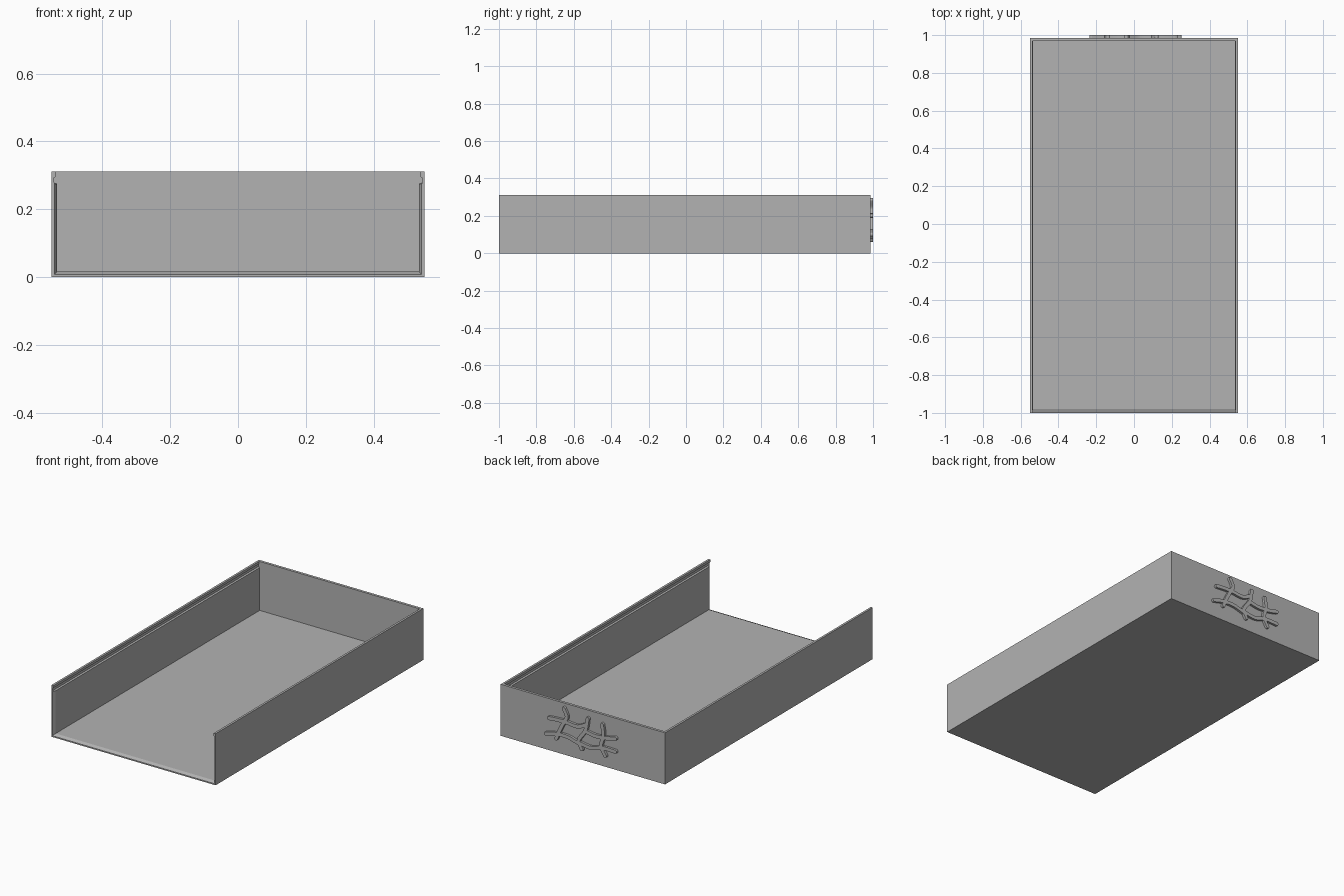
import bpy, bmesh
from math import pi
from mathutils import Vector, Matrix

if "Cube" in bpy.data.objects:
    bpy.data.objects.remove(bpy.data.objects["Cube"])

W, H, BACK = 0.55, 0.312, 0.986      # half width, height, rear face
WALL = 0.016

grey = bpy.data.materials.new("plain_grey")
grey.use_nodes = True
colour = (0.45, 0.45, 0.45, 1)
grey.diffuse_color = colour
grey.node_tree.nodes["Principled BSDF"].inputs["Base Color"].default_value = colour


def add_object(name, bm):
    bmesh.ops.recalc_face_normals(bm, faces=bm.faces)
    mesh = bpy.data.meshes.new(name)
    bm.to_mesh(mesh)
    bm.free()
    mesh.materials.append(grey)
    obj = bpy.data.objects.new(name, mesh)
    bpy.context.collection.objects.link(obj)
    return obj


# Tray block
bm = bmesh.new()
bmesh.ops.create_cube(bm, size=1)
bmesh.ops.scale(bm, vec=(2 * W, BACK + 1, H), verts=bm.verts)
bmesh.ops.translate(bm, vec=(0, (BACK - 1) / 2, H / 2), verts=bm.verts)
tray = add_object("tray", bm)


# Cavity: section with lid grooves, flared at the open front
def section(flare):
    inner = W - WALL
    half = [(inner + flare, WALL - flare), (inner + flare, 0.275),
            (W - 0.007, 0.279), (W - 0.007, 0.293),
            (W - 0.013, 0.297), (W - 0.013, H + 0.02)]
    return half + [(-x, z) for x, z in reversed(half)]


bm = bmesh.new()
rings = []
for y, flare in ((-1.002, 0.009), (-0.98, 0), (BACK - WALL, 0)):
    rings.append([bm.verts.new((x, y, z)) for x, z in section(flare)])
for a, b in zip(rings, rings[1:]):
    for i in range(len(a)):
        j = (i + 1) % len(a)
        bm.faces.new((a[i], a[j], b[j], b[i]))
bm.faces.new(rings[0])
bm.faces.new(rings[-1])
cutter = add_object("cavity_cutter", bm)
cutter.hide_render = True

cut = tray.modifiers.new("cavity", 'BOOLEAN')
cut.operation = 'DIFFERENCE'
cut.solver = 'EXACT'
cut.object = cutter
bpy.context.view_layer.objects.active = tray
bpy.ops.object.modifier_apply(modifier=cut.name)
bpy.data.objects.remove(cutter)


# Raised wavy strips on the rear face
def smooth_path(points, steps=6):
    p = [Vector(q) for q in points]
    p = [2 * p[0] - p[1]] + p + [2 * p[-1] - p[-2]]
    path = []
    for a, b, c, d in zip(p, p[1:], p[2:], p[3:]):
        for k in range(steps):
            t = k / steps
            path.append(0.5 * (2 * b + (c - a) * t + (2 * a - 5 * b + 4 * c - d) * t ** 2
                               + (3 * b - a - 3 * c + d) * t ** 3))
    return path + [p[-2]]


def add_strip(bm, points, radius=0.011):
    path = smooth_path(points)
    n = len(path)
    left, right = [], []
    for i, q in enumerate(path):
        along = (path[min(i + 1, n - 1)] - path[max(i - 1, 0)]).normalized() * radius
        side = Vector((-along.y, along.x))
        left.append(q + side)
        right.append(q - side)

    # half-round end
    def cap(centre, start):
        arm = start - centre
        return [centre + Matrix.Rotation(-pi * k / 6, 2) @ arm for k in range(1, 6)]

    outline = left + cap(path[-1], left[-1]) + right[::-1] + cap(path[0], right[0])
    top = [bm.verts.new((v.x, 1.0, v.y)) for v in outline]
    base = [bm.verts.new((v.x, BACK - 0.003, v.y)) for v in outline]
    m = len(outline)
    for i in range(m):
        j = (i + 1) % m
        bm.faces.new((top[i], top[j], base[j], base[i]))
    # cross-bridged caps
    for ring in (top, base):
        bm.faces.new(ring)


strips = [
    [(0.22, 0.20), (0.16, 0.205), (0.10, 0.205), (0.03, 0.20), (-0.03, 0.225)],
    [(0.24, 0.10), (0.18, 0.115), (0.10, 0.12), (0.02, 0.10)],
    [(0.12, 0.284), (0.10, 0.24), (0.12, 0.20), (0.15, 0.14), (0.17, 0.09)],
    [(-0.04, 0.265), (-0.025, 0.19), (0.02, 0.12), (0.0, 0.07)],
    [(-0.025, 0.185), (-0.09, 0.175), (-0.16, 0.18), (-0.225, 0.195)],
    [(0.02, 0.105), (-0.06, 0.095), (-0.14, 0.115), (-0.225, 0.115)],
    [(-0.137, 0.255), (-0.145, 0.19), (-0.13, 0.125), (-0.157, 0.072)],
]
bm = bmesh.new()
for s in strips:
    add_strip(bm, s)
add_object("rear_relief", bm)
